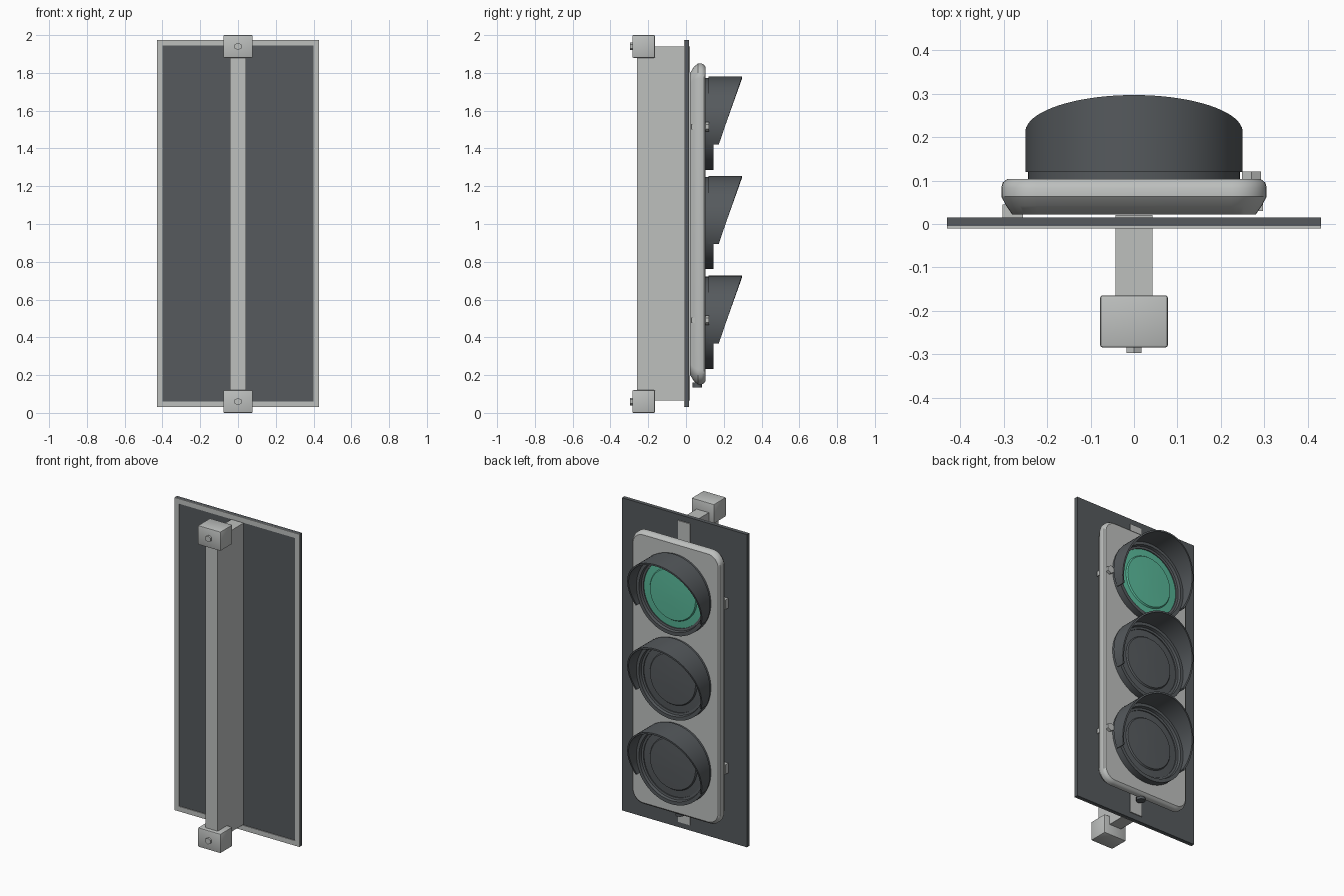
import bpy, bmesh, math
from mathutils import Vector, Matrix

old = bpy.data.objects.get("Cube")
if old:
    bpy.data.objects.remove(old, do_unlink=True)


def material(name, rgb):
    m = bpy.data.materials.new(name)
    m.use_nodes = True
    m.diffuse_color = (*rgb, 1)
    m.node_tree.nodes["Principled BSDF"].inputs["Base Color"].default_value = (*rgb, 1)
    return m


GREY = material("light grey", (0.51, 0.525, 0.515))
DARK = material("charcoal", (0.092, 0.102, 0.11))
GREEN = material("signal green", (0.10, 0.48, 0.32))


def finish(name, bm, mat, smooth=False):
    bmesh.ops.recalc_face_normals(bm, faces=bm.faces)
    me = bpy.data.meshes.new(name)
    bm.to_mesh(me)
    bm.free()
    me.materials.append(mat)
    ob = bpy.data.objects.new(name, me)
    bpy.context.collection.objects.link(ob)
    if smooth:
        bpy.ops.object.select_all(action='DESELECT')
        ob.select_set(True)
        bpy.context.view_layer.objects.active = ob
        bpy.ops.object.shade_smooth_by_angle(angle=math.radians(32))
    return ob


def box(name, lo, hi, mat, bevel=0):
    bm = bmesh.new()
    bmesh.ops.create_cube(bm, size=1)
    for v in bm.verts:
        v.co = Vector([l + (c + 0.5) * (h - l) for l, h, c in zip(lo, hi, v.co)])
    if bevel:
        bmesh.ops.bevel(bm, geom=bm.edges[:], offset=bevel, segments=2,
                        profile=0.5, affect='EDGES')
    return finish(name, bm, mat, bool(bevel))


def rod(name, centre, radius, length, axis, mat, sides=6):
    # Prism along the y or z axis
    bm = bmesh.new()
    bmesh.ops.create_cone(bm, cap_ends=True, segments=sides, radius1=radius,
                          radius2=radius, depth=length)
    rot = Matrix.Rotation(math.pi / 2, 4, 'X') if axis == 'Y' else Matrix()
    bmesh.ops.transform(bm, matrix=Matrix.Translation(centre) @ rot, verts=bm.verts)
    return finish(name, bm, mat, sides > 8)


def loft(name, loops, mat, cap=True, closed=False, smooth=True):
    # Skin a series of closed point loops
    bm = bmesh.new()
    rows = [[bm.verts.new(p) for p in lp] for lp in loops]
    pairs = list(zip(rows, rows[1:])) + ([(rows[-1], rows[0])] if closed else [])
    for a, b in pairs:
        for i in range(len(a)):
            j = (i + 1) % len(a)
            bm.faces.new((a[i], a[j], b[j], b[i]))
    if cap:
        bm.faces.new(rows[0])
        bm.faces.new(rows[-1])
    return finish(name, bm, mat, smooth)


def circle(r, y, cz, n=64):
    return [(r * math.cos(2 * math.pi * i / n), y, cz + r * math.sin(2 * math.pi * i / n))
            for i in range(n)]


def rounded_rect(w, h, r, y, n=8):
    pts = []
    for k, (sx, sz) in enumerate([(1, 1), (-1, 1), (-1, -1), (1, -1)]):
        for i in range(n + 1):
            a = math.pi / 2 * (k + i / n)
            pts.append((sx * (w - r) + r * math.cos(a), y, 1 + sz * (h - r) + r * math.sin(a)))
    return pts


# Backboard with a pale border on its mounting side
box("backboard", (-0.43, -0.005, 0.03), (0.43, 0.015, 1.975), DARK)
for s in (-1, 1):
    x0, x1 = sorted((s * 0.40, s * 0.43))
    box("border_side", (x0, -0.01, 0.03), (x1, -0.004, 1.975), GREY)
for z in (0.03, 1.944):
    box("border_end", (-0.40, -0.01, z), (0.40, -0.004, z + 0.031), GREY)

# Mounting rail, strip through the board, and bolted end clamps
box("mounting_rail", (-0.042, -0.26, 0.065), (0.042, -0.004, 1.94), GREY)
box("rail_strip", (-0.042, 0.01, 0.065), (0.042, 0.021, 1.94), GREY)
for z in (0.0, 1.88):
    box("clamp", (-0.078, -0.284, z), (0.078, -0.164, z + 0.12), GREY, 0.006)
    rod("clamp_bolt", (0, -0.286, z + 0.06), 0.02, 0.02, 'Y', GREY)

# Housing with rounded corners and a tapered back
loft("housing", [rounded_rect(0.28, 0.80, 0.06, 0.022),
                 rounded_rect(0.294, 0.832, 0.07, 0.042),
                 rounded_rect(0.305, 0.85, 0.08, 0.063),
                 rounded_rect(0.305, 0.85, 0.08, 0.083),
                 rounded_rect(0.302, 0.843, 0.077, 0.095),
                 rounded_rect(0.292, 0.833, 0.068, 0.103)], GREY)


def visor(cz, r_out=0.25, r_in=0.24, n=48):
    # Hood open at the bottom, its front edge cut on a slope
    start = -math.asin(0.11 / r_out)
    span = math.pi - 2 * start
    loops = []
    for i in range(n + 1):
        a = start + span * i / n
        c, s = math.cos(a), math.sin(a)
        loops.append([(r * c, y, cz + r * s)
                      for r, y in ((r_out, 0.12), (r_out, 0.211 + 0.342 * r_out * s),
                                   (r_in, 0.211 + 0.342 * r_out * s), (r_in, 0.12))])
    loft("visor", loops, DARK)


# Three signal modules
for cz, mat in ((1.53, GREEN), (1.005, DARK), (0.477, DARK)):
    loft("lens_ring", [circle(r, y, cz) for r, y in
                       ((0.244, 0.095), (0.244, 0.145), (0.222, 0.145),
                        (0.218, 0.128), (0.205, 0.126), (0.205, 0.095))],
         DARK, cap=False, closed=True)
    loft("lens", [circle(r, y, cz) for r, y in
                  ((0.206, 0.10), (0.206, 0.12), (0.162, 0.123),
                   (0.156, 0.131), (0.08, 0.134), (0.01, 0.135))], mat)
    visor(cz)

# Door latches and hinges on opposite sides
for z in (1.515, 0.49):
    rod("latch_nut", (0.27, 0.108, z), 0.025, 0.026, 'Y', GREY)
    box("latch_tab", (0.27, 0.03, z - 0.015), (0.297, 0.05, z + 0.015), GREY)
    box("hinge", (-0.302, 0.012, z - 0.03), (-0.255, 0.045, z + 0.03), GREY)

# Cable gland under the housing
rod("cable_gland", (0, 0.06, 0.148), 0.026, 0.028, 'Z', DARK, 16)
